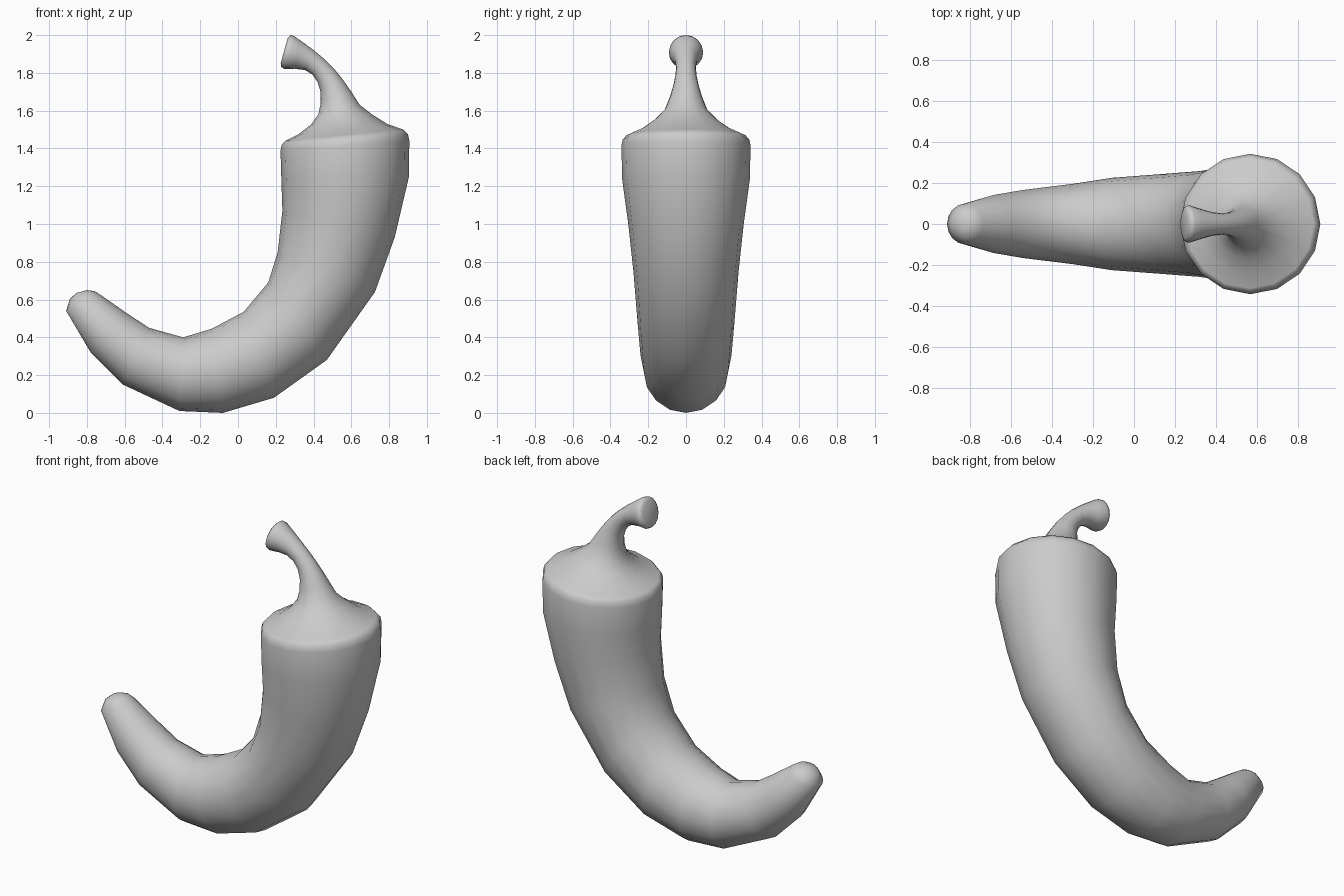
import bpy, bmesh, math
from mathutils import Vector

SIDES = 16


def loft(name, sections):
    """Circular rings spanning (outer x, outer z, inner x, inner z), capped at both ends."""
    bm = bmesh.new()
    rings = []
    for ox, oz, ix, iz in sections:
        outer, inner = Vector((ox, 0, oz)), Vector((ix, 0, iz))
        mid, half = (outer + inner) / 2, (outer - inner) / 2
        side = Vector((0, half.length, 0))
        ring = []
        for i in range(SIDES):
            a = 2 * math.pi * i / SIDES
            ring.append(bm.verts.new(mid + half * math.cos(a) + side * math.sin(a)))
        rings.append(ring)
    for a, b in zip(rings, rings[1:]):
        for i in range(SIDES):
            j = (i + 1) % SIDES
            bm.faces.new((a[i], a[j], b[j], b[i]))
    bm.faces.new(rings[0])
    bm.faces.new(rings[-1])
    bmesh.ops.recalc_face_normals(bm, faces=bm.faces)
    mesh = bpy.data.meshes.new(name)
    bm.to_mesh(mesh)
    bm.free()
    obj = bpy.data.objects.new(name, mesh)
    bpy.context.collection.objects.link(obj)
    for o in bpy.context.selected_objects:
        o.select_set(False)
    obj.select_set(True)
    bpy.context.view_layer.objects.active = obj
    bpy.ops.object.shade_smooth_by_angle(angle=math.radians(60))
    return obj


# Curved pod, rounded tip to rounded shoulder
loft("pepper_pod", [
    (-0.855, 0.635, -0.80, 0.65),
    (-0.89, 0.605, -0.76, 0.645),
    (-0.91, 0.54, -0.735, 0.63),
    (-0.78, 0.32, -0.585, 0.525),
    (-0.61, 0.15, -0.47, 0.45),
    (-0.31, 0.01, -0.29, 0.40),
    (-0.08, 0.0, -0.14, 0.445),
    (0.19, 0.08, 0.03, 0.535),
    (0.47, 0.28, 0.16, 0.69),
    (0.725, 0.64, 0.21, 0.85),
    (0.83, 0.93, 0.235, 1.07),
    (0.905, 1.25, 0.23, 1.22),
    (0.907, 1.44, 0.225, 1.39),
    (0.90, 1.475, 0.232, 1.42),
    (0.875, 1.50, 0.25, 1.44),
])

# Flared cap flowing into the bent stem with its cut end
loft("cap_and_stem", [
    (0.875, 1.50, 0.25, 1.44),
    (0.79, 1.53, 0.32, 1.475),
    (0.71, 1.58, 0.385, 1.525),
    (0.645, 1.63, 0.425, 1.58),
    (0.60, 1.70, 0.438, 1.64),
    (0.555, 1.765, 0.437, 1.70),
    (0.51, 1.82, 0.422, 1.75),
    (0.455, 1.875, 0.395, 1.79),
    (0.395, 1.925, 0.355, 1.815),
    (0.33, 1.972, 0.30, 1.822),
    (0.297, 1.995, 0.245, 1.82),
    (0.28, 2.0, 0.228, 1.832),
    (0.263, 1.985, 0.226, 1.852),
])
